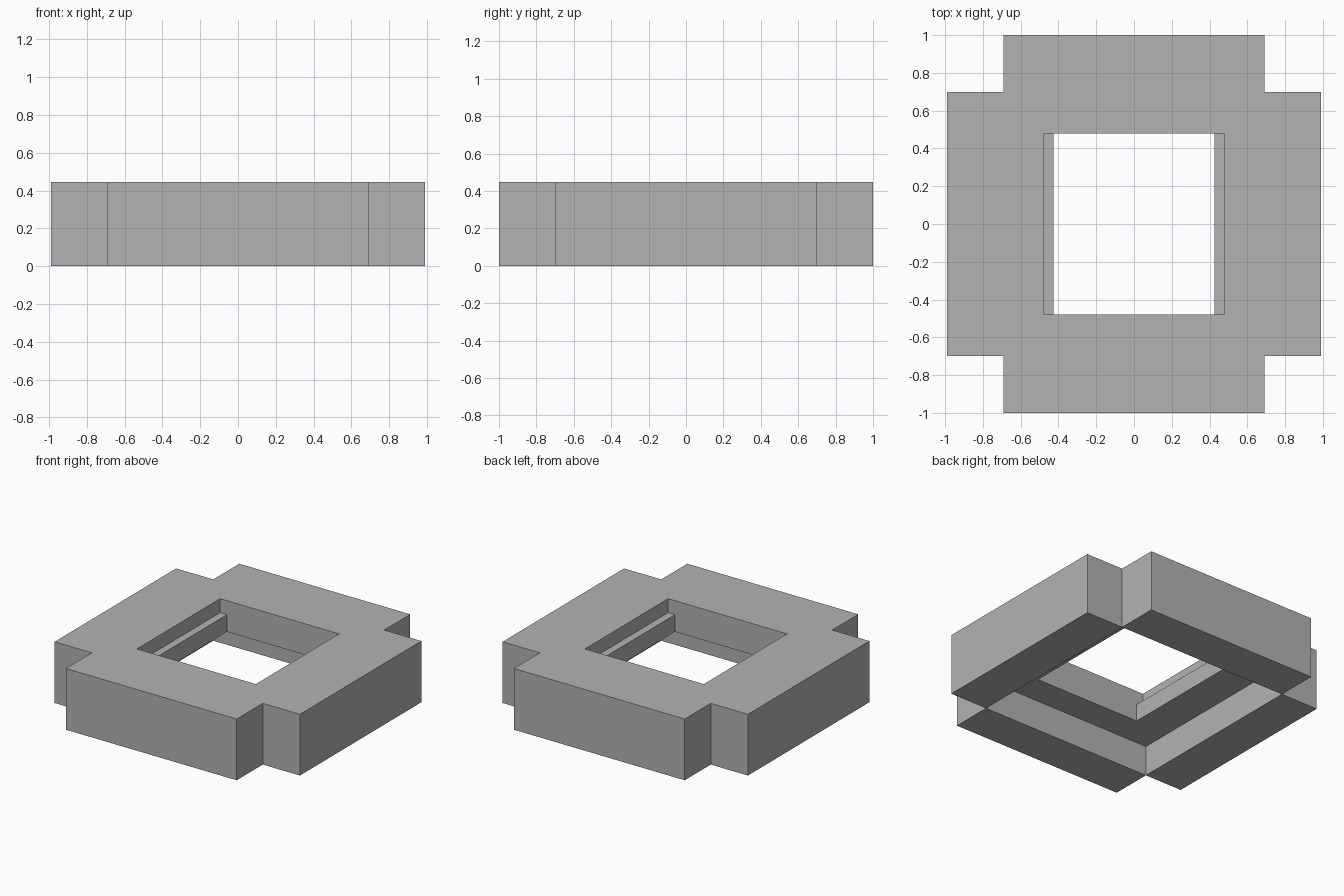
import bpy, bmesh, math
from mathutils import Matrix

cube = bpy.data.objects.get("Cube")
if cube:
    bpy.data.objects.remove(cube, do_unlink=True)

HEIGHT = 0.447     # full height
SOFFIT = 0.22      # underside of the inward lip
LEDGE_TOP = 0.345  # top of the small inner ledge
HOLE = 0.48        # half-width of the top opening
LEDGE = 0.425      # half-width between the ledges

grey = bpy.data.materials.new("plain_grey")
grey.use_nodes = True
colour = (0.45, 0.45, 0.45, 1)
grey.diffuse_color = colour
grey.node_tree.nodes["Principled BSDF"].inputs["Base Color"].default_value = colour


def rail(name, turn, outer, inner, half, ledge=False):
    """Mitred L-section rail; profile entries are (distance, height, half length)."""
    profile = [(outer, 0, half), (outer, HEIGHT, half), (inner, HEIGHT, half),
               (HOLE, HEIGHT, HOLE)]
    if ledge:
        profile += [(HOLE, LEDGE_TOP, HOLE), (LEDGE, LEDGE_TOP, HOLE),
                    (LEDGE, SOFFIT, HOLE)]
    profile += [(HOLE, SOFFIT, HOLE), (inner, SOFFIT, half), (inner, 0, half)]

    bm = bmesh.new()
    start = [bm.verts.new((-t, -d, z)) for d, z, t in profile]
    end = [bm.verts.new((t, -d, z)) for d, z, t in profile]
    count = len(profile)
    for i in range(count):
        j = (i + 1) % count
        bm.faces.new((start[i], end[i], end[j], start[j]))
    # Close the exposed ends; the mitres meet the neighbouring rails
    cap = (0, 1, 2, count - 2, count - 1)
    bm.faces.new([start[i] for i in cap])
    bm.faces.new([end[i] for i in reversed(cap)])
    bm.transform(Matrix.Rotation(math.radians(turn), 4, 'Z'))

    mesh = bpy.data.meshes.new(name)
    bm.to_mesh(mesh)
    bm.free()
    mesh.materials.append(grey)
    obj = bpy.data.objects.new(name, mesh)
    bpy.context.collection.objects.link(obj)


# Plain rails at front and back
rail("front_rail", 0, 1.0, 0.70, 0.69)
rail("back_rail", 180, 1.0, 0.70, 0.69)
# Side rails carry the inner ledges
rail("left_rail", 90, 0.99, 0.69, 0.70, ledge=True)
rail("right_rail", 270, 0.99, 0.69, 0.70, ledge=True)
